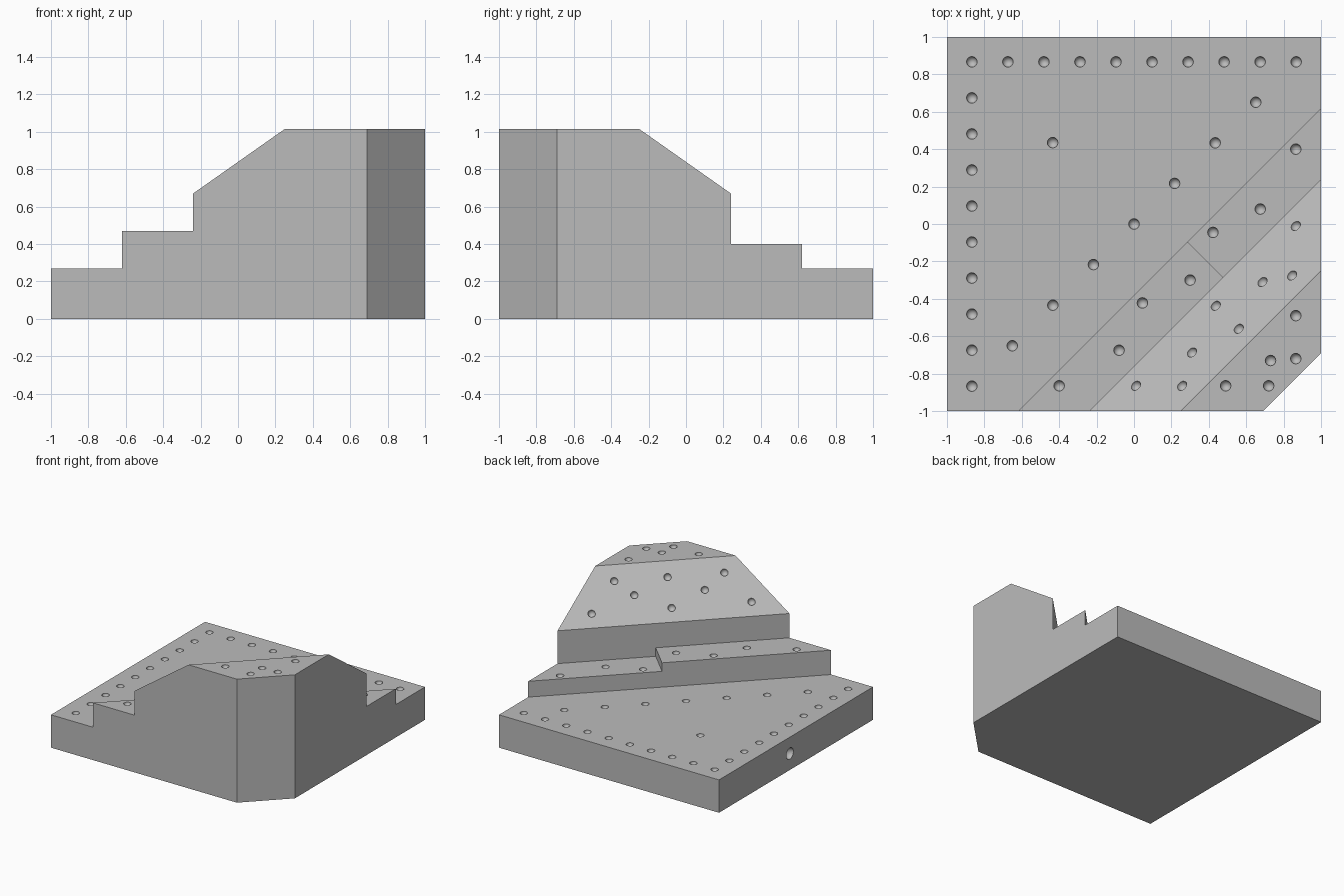
import bpy, bmesh
from math import radians
from mathutils import Matrix, Vector

cube = bpy.data.objects.get("Cube")
if cube:
    bpy.data.objects.remove(cube)

SIDE, CHAMFER = 1.0, 1.69
BASE, LOW_STEP, HIGH_STEP, RIDGE, TOP = 0.27, 0.40, 0.47, 0.67, 1.015
WALL1, WALL2, CREST, SPLIT = 0.38, 0.76, 1.25, 0.19


def diagonal(d, s, z):
    """Point from its distances across (d = x - y) and along (s = x + y) the steps."""
    return Vector(((s + d) / 2, (s - d) / 2, z))


def prism(bm, profile, s0, s1):
    """Sweep a (d, z) profile along the step direction."""
    face = bm.faces.new([bm.verts.new(diagonal(d, s0, z)) for d, z in profile])
    ext = bmesh.ops.extrude_face_region(bm, geom=[face])
    verts = [e for e in ext["geom"] if isinstance(e, bmesh.types.BMVert)]
    bmesh.ops.translate(bm, verts=verts, vec=diagonal(0, s1 - s0, 0))


def make_object(name, bm):
    bmesh.ops.recalc_face_normals(bm, faces=bm.faces)
    mesh = bpy.data.meshes.new(name)
    bm.to_mesh(mesh)
    bm.free()
    ob = bpy.data.objects.new(name, mesh)
    bpy.context.collection.objects.link(ob)
    return ob


def subtract(target, cutter):
    cutter.hide_render = True
    mod = target.modifiers.new("cut", "BOOLEAN")
    mod.operation, mod.solver, mod.object = "DIFFERENCE", "EXACT", cutter
    bpy.context.view_layer.objects.active = target
    bpy.ops.object.modifier_apply(modifier=mod.name)
    bpy.data.objects.remove(cutter)


# Stepped block: diagonal profile trimmed to the square footprint
bm = bmesh.new()
prism(bm, [(-3, 0), (CHAMFER, 0), (CHAMFER, TOP), (CREST, TOP), (WALL2, RIDGE),
           (WALL2, HIGH_STEP), (WALL1, HIGH_STEP), (WALL1, BASE), (-3, BASE)], -3, 3)
for normal in [(1, 0, 0), (-1, 0, 0), (0, 1, 0), (0, -1, 0)]:
    n = Vector(normal)
    cut = bmesh.ops.bisect_plane(bm, geom=bm.verts[:] + bm.edges[:] + bm.faces[:],
                                 plane_co=n * SIDE, plane_no=n, clear_outer=True)
    edges = [e for e in cut["geom_cut"] if isinstance(e, bmesh.types.BMEdge)]
    bmesh.ops.contextual_create(bm, geom=edges)
block = make_object("stepped_block", bm)

# Lower half of the middle step
bm = bmesh.new()
prism(bm, [(0, LOW_STEP), (WALL2, LOW_STEP), (WALL2, 0.6), (0, 0.6)], SPLIT, 3)
subtract(block, make_object("step_cutter", bm))


# Dimples sit on whichever surface lies under them
def height(x, y):
    d = x - y
    if d < WALL1:
        return BASE
    if d < WALL2:
        return LOW_STEP if x + y > SPLIT else HIGH_STEP
    return min(TOP, RIDGE + (d - WALL2) * (TOP - RIDGE) / (CREST - WALL2))


row = [-0.867 + i * 1.734 / 9 for i in range(10)]
spots = [(x, 0.867) for x in row] + [(-0.867, y) for y in row[:-1]]
spots += [(i * 0.217, i * 0.217) for i in range(-3, 4)]
spots += [(-0.435, 0.435), (0.3, -0.3), (0.56, -0.56), (0.73, -0.73)]
spots += [(0.845, -0.275), (0.257, -0.865)]
for x, y in [(0.865, 0.4), (0.675, 0.08), (0.422, -0.045), (0.865, -0.01),
             (0.687, -0.31), (0.865, -0.49), (0.865, -0.72)]:
    spots += [(x, y), (-y, -x)]
spots.append((0.437, -0.437))

bm = bmesh.new()
for x, y in spots:
    bmesh.ops.create_uvsphere(bm, u_segments=16, v_segments=9, radius=0.029,
                              matrix=Matrix.Translation((x, y, height(x, y))))
# Larger hole in the left-hand side wall
bmesh.ops.create_uvsphere(bm, u_segments=18, v_segments=11, radius=0.047,
                          matrix=Matrix.Translation((-SIDE, 0.08, BASE / 2))
                          @ Matrix.Rotation(radians(90), 4, "Y"))
subtract(block, make_object("dimple_cutter", bm))

# One plain grey
grey = bpy.data.materials.new("grey")
grey.use_nodes = True
colour = (0.5, 0.5, 0.5, 1)
grey.diffuse_color = colour
grey.node_tree.nodes["Principled BSDF"].inputs["Base Color"].default_value = colour
block.data.materials.clear()
block.data.materials.append(grey)
for poly in block.data.polygons:
    poly.material_index = 0

bpy.ops.object.select_all(action="DESELECT")
block.select_set(True)
bpy.context.view_layer.objects.active = block
bpy.ops.object.shade_smooth_by_angle(angle=radians(30))
